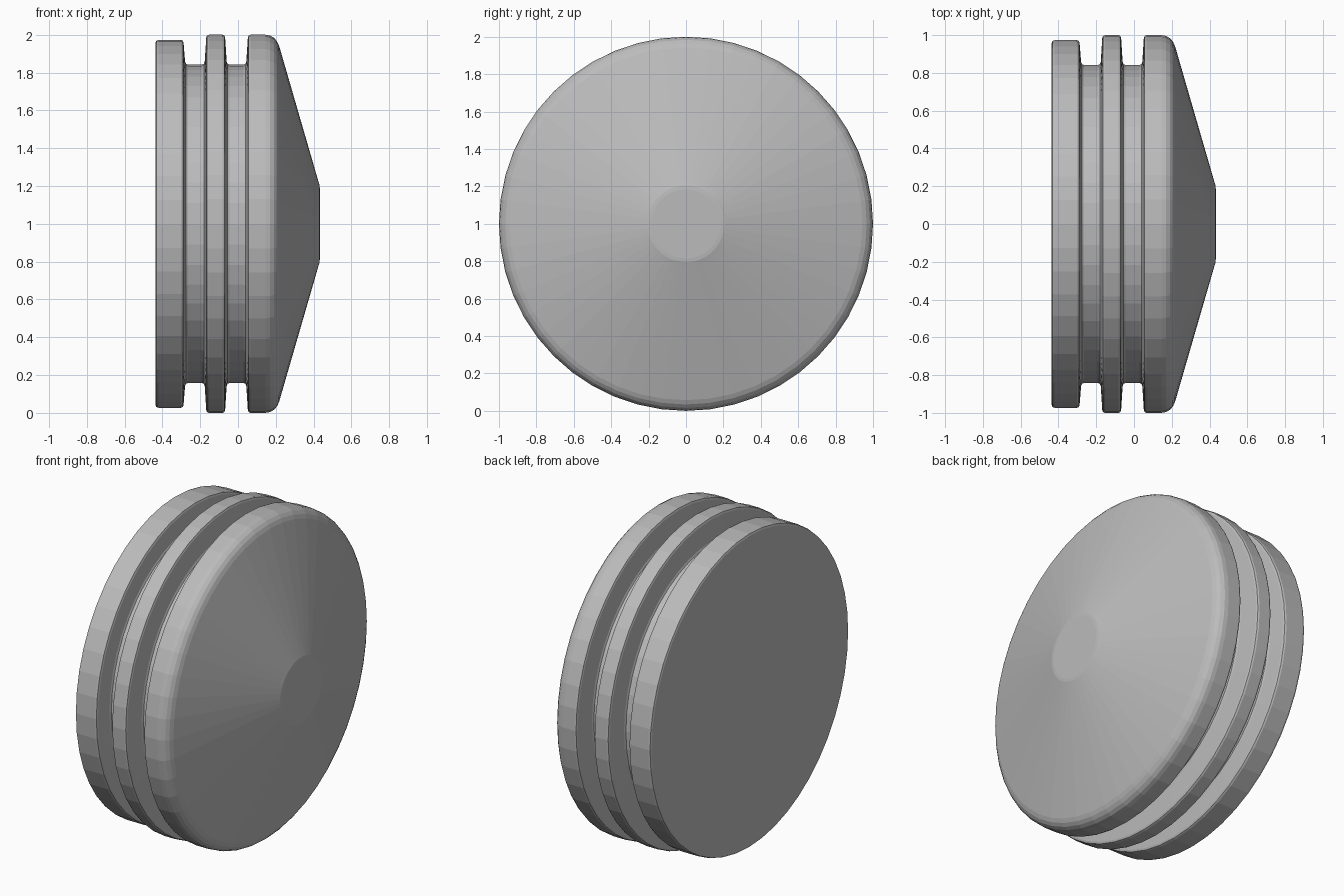
import bpy, bmesh, math

if "Cube" in bpy.data.objects:
    bpy.data.objects.remove(bpy.data.objects["Cube"])

SIDES = 48

grey = bpy.data.materials.new("plain grey")
grey.diffuse_color = (0.5, 0.5, 0.5, 1)
grey.use_nodes = True
grey.node_tree.nodes["Principled BSDF"].inputs["Base Color"].default_value = grey.diffuse_color

# Half profile as (x along the axis, radius), from flat back to blunt nose
profile = [(-0.436, 0.0), (-0.436, 0.958), (-0.432, 0.969), (-0.421, 0.973)]


def groove(x0, r0, x1, r1, floor=0.842):
    """Groove with rounded lips, leaning walls and filleted floor."""
    return [(x0 - 0.014, r0), (x0 - 0.004, r0 - 0.004), (x0, r0 - 0.015),
            (x0 + 0.008, floor + 0.016), (x0 + 0.013, floor + 0.004), (x0 + 0.024, floor),
            (x1 - 0.024, floor), (x1 - 0.013, floor + 0.004), (x1 - 0.008, floor + 0.016),
            (x1, r1 - 0.015), (x1 + 0.004, r1 - 0.004), (x1 + 0.014, r1)]


profile += groove(-0.288, 0.973, -0.168, 1.0)
profile += groove(-0.068, 1.0, 0.052, 1.0)
# Rounded shoulder, cone and flat nose
profile += [(0.145, 1.0), (0.169, 0.996), (0.190, 0.984), (0.206, 0.966), (0.217, 0.943),
            (0.425, 0.225), (0.431, 0.205), (0.433, 0.185), (0.433, 0.0)]

# Spin the profile about the x axis
bm = bmesh.new()
rings = []
for x, r in profile:
    if r == 0:
        rings.append([bm.verts.new((x, 0, 1))] * SIDES)
    else:
        rings.append([bm.verts.new((x, r * math.sin(2 * math.pi * i / SIDES),
                                    1 + r * math.cos(2 * math.pi * i / SIDES)))
                      for i in range(SIDES)])
for a, b in zip(rings, rings[1:]):
    for i in range(SIDES):
        j = (i + 1) % SIDES
        bm.faces.new(list(dict.fromkeys((a[i], a[j], b[j], b[i]))))
bmesh.ops.recalc_face_normals(bm, faces=bm.faces)

mesh = bpy.data.meshes.new("grooved_plug")
bm.to_mesh(mesh)
bm.free()
mesh.materials.append(grey)
plug = bpy.data.objects.new("grooved_plug", mesh)
bpy.context.collection.objects.link(plug)
